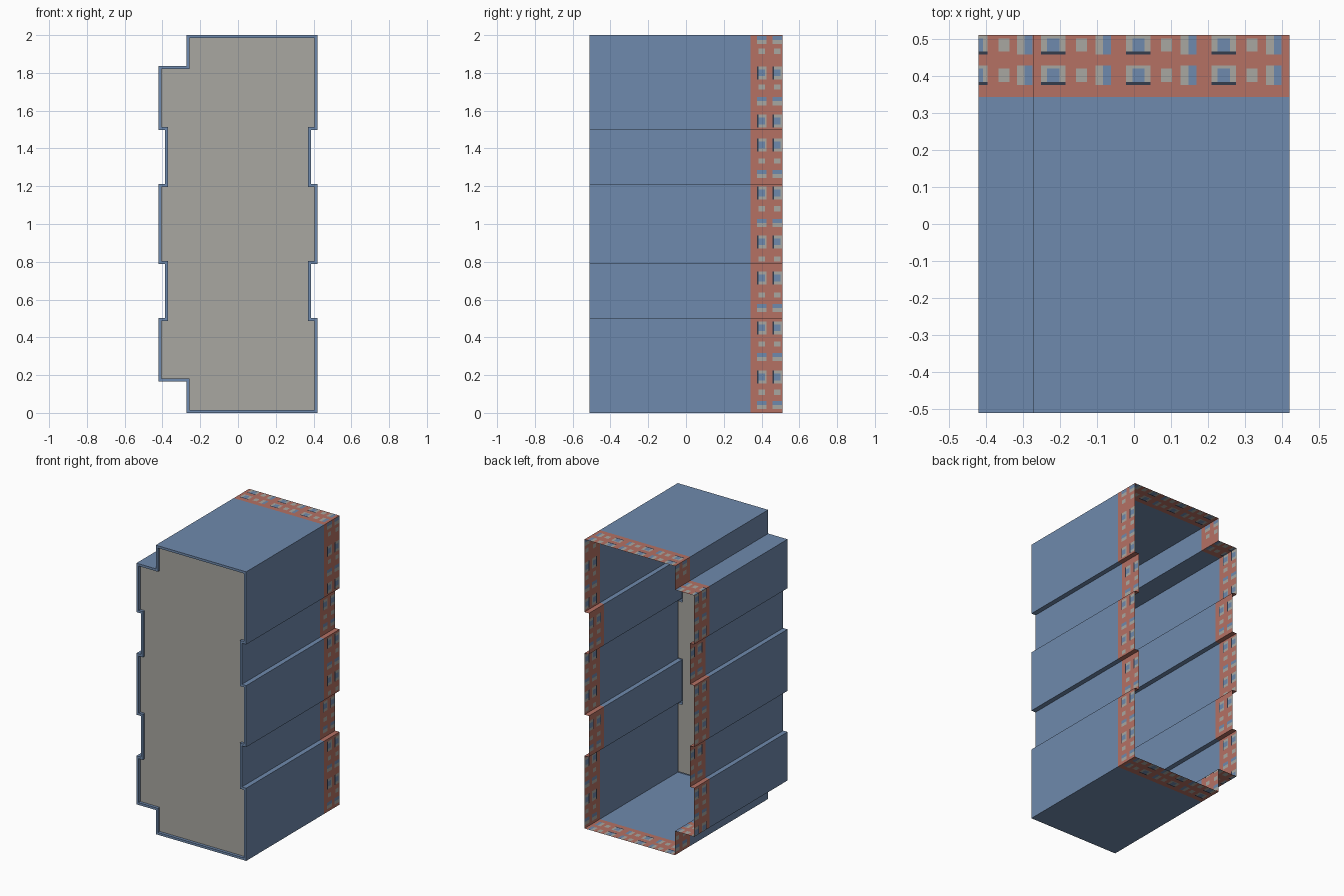
import bpy, bmesh

if "Cube" in bpy.data.objects:
    bpy.data.objects.remove(bpy.data.objects["Cube"])

def srgb(r, g, b):
    f = lambda c: ((c / 255 + 0.055) / 1.055) ** 2.4
    return (f(r), f(g), f(b), 1)

def material(name, rgb):
    m = bpy.data.materials.new(name)
    m.diffuse_color = srgb(*rgb)
    m.use_nodes = True
    m.node_tree.nodes["Principled BSDF"].inputs["Base Color"].default_value = m.diffuse_color
    return m

blue = material("steel_blue", (111, 138, 173))
grey = material("warm_grey", (168, 167, 161))
red = material("brick_red", (181, 113, 100))
dark = material("dark_navy", (52, 60, 76))

# Front outline, counter-clockwise as seen from the front
W, N, S = 0.42, 0.387, -0.272          # half width, notch depth, corner step
Y0, YB, Y1 = -0.51, 0.342, 0.51        # front, start of rear band, back
RIM, RECESS = 0.016, 0.02              # rim width, depth of the front panel
right = [(W, 0), (W, .503), (N, .503), (N, .787), (W, .787),
         (W, 1.213), (N, 1.213), (N, 1.497), (W, 1.497), (W, 2)]
left = [(S, 2), (S, 1.836), (-W, 1.836)] + [(-x, z) for x, z in right[8:0:-1]] \
       + [(-W, .167), (S, .167), (S, 0)]
outline = right + left
segments = list(zip(outline, outline[1:] + outline[:1]))

def finish(name, bm, mats):
    bmesh.ops.remove_doubles(bm, verts=bm.verts, dist=1e-5)
    me = bpy.data.meshes.new(name)
    bm.to_mesh(me)
    bm.free()
    for m in mats:
        me.materials.append(m)
    ob = bpy.data.objects.new(name, me)
    bpy.context.collection.objects.link(ob)
    return ob

def strip(bm, p, q, ts, ys, rule):
    """Grid of quads on the wall p-q, split at fractions ts and depths ys."""
    at = lambda t, y: bm.verts.new((p[0] + (q[0] - p[0]) * t, y, p[1] + (q[1] - p[1]) * t))
    for a, b in zip(ts, ts[1:]):
        for c, d in zip(ys, ys[1:]):
            f = bm.faces.new((at(a, c), at(b, c), at(b, d), at(a, d)))
            f.normal_flip()
            f.material_index = rule((a + b) / 2, (c + d) / 2)
            f.normal_flip()

def inward(p, q):
    """Unit normal of edge p-q, pointing into the outline."""
    dx, dz = q[0] - p[0], q[1] - p[1]
    n = abs(dx) + abs(dz)
    return -dz / n, dx / n

# Outline moved inwards by the rim width
inner = []
for i, p in enumerate(outline):
    a = inward(outline[i - 1], p)
    b = inward(*segments[i])
    inner.append((p[0] + RIM * (a[0] + b[0]), p[1] + RIM * (a[1] + b[1])))

# Blue front rim with the small step back to the panel
bm = bmesh.new()
n = len(outline)
rings = [[bm.verts.new((x, y, z)) for x, z in pts] for pts, y in
         ((outline, Y0), (inner, Y0), (inner, Y0 + RECESS))]
for r, s in zip(rings, rings[1:]):
    for i in range(n):
        j = (i + 1) % n
        bm.faces.new((r[i], r[j], s[j], s[i]))
finish("front_rim", bm, [blue])

# Recessed grey front panel
bm = bmesh.new()
bm.faces.new([bm.verts.new((x, Y0 + RECESS, z)) for x, z in inner])
finish("front_panel", bm, [grey])

# Thin blue side walls, open at the back
bm = bmesh.new()
for p, q in segments:
    strip(bm, p, q, [0, 1], [Y0, YB], lambda t, y: 0)
bmesh.ops.reverse_faces(bm, faces=bm.faces)
finish("casing_walls", bm, [blue])

# Painted blocks on the rear band: (centre, half width, kind)
along_x = [(-.42, .025, 2)]
for k in range(3):
    c = -.218 + .23 * k
    along_x += [(c, .033, 2), (c + .076, .015, 0), (c + .135, .021, 1)]
along_x += [(-.351, .015, 0), (-.295, .021, 1)]
along_z = [(z, .035, 2) for z in (1.80, 1.545, 1.418, 1.164, .905, .714, .45, .19)]
along_z += [(z, .014, 0) for z in (1.915, 1.725, 1.333, 1.08, .815, .624, .365, .11)]
along_z += [(z, .022, 1) for z in (1.974, 1.65, 1.265, 1.005, .555, .296, .042)]
rows = [(.375, .427), (.457, .508)]
ys = [YB, Y1] + [lo + (hi - lo) * k for lo, hi in rows for k in (0, .15, .85, 1)]
ys.sort()

def block_colour(blocks, s, y):
    for lo, hi in rows:
        if lo < y < hi:
            v = (y - lo) / (hi - lo)
            for c, h, kind in blocks:
                u = (s - c) / h
                if abs(u) < 1:
                    if kind == 0:
                        return 0 if v > .85 or v < .15 else 1
                    if kind == 1:
                        return 2 if u > 0 else 1
                    return 3 if v < .15 else (2 if abs(u) < .5 and v < .85 else 1)
    return 0

# Red rear band with rows of grey and blue blocks
bm = bmesh.new()
for p, q in segments:
    i = 0 if p[1] == q[1] else 1
    length = q[i] - p[i]
    if abs(length) < 0.05:
        strip(bm, p, q, [0, 1], [YB, Y1], lambda t, y: 0)
        continue
    blocks = along_z if i else along_x
    ts = {0.0, 1.0}
    for c, h, kind in blocks:
        for k in (-1, -.5, 0, .5, 1):
            t = round((c + k * h - p[i]) / length, 5)
            if 0 < t < 1:
                ts.add(t)
    strip(bm, p, q, sorted(ts), ys,
          lambda t, y: block_colour(blocks, p[i] + length * t, y))
bmesh.ops.reverse_faces(bm, faces=bm.faces)
finish("rear_band", bm, [red, grey, blue, dark])
